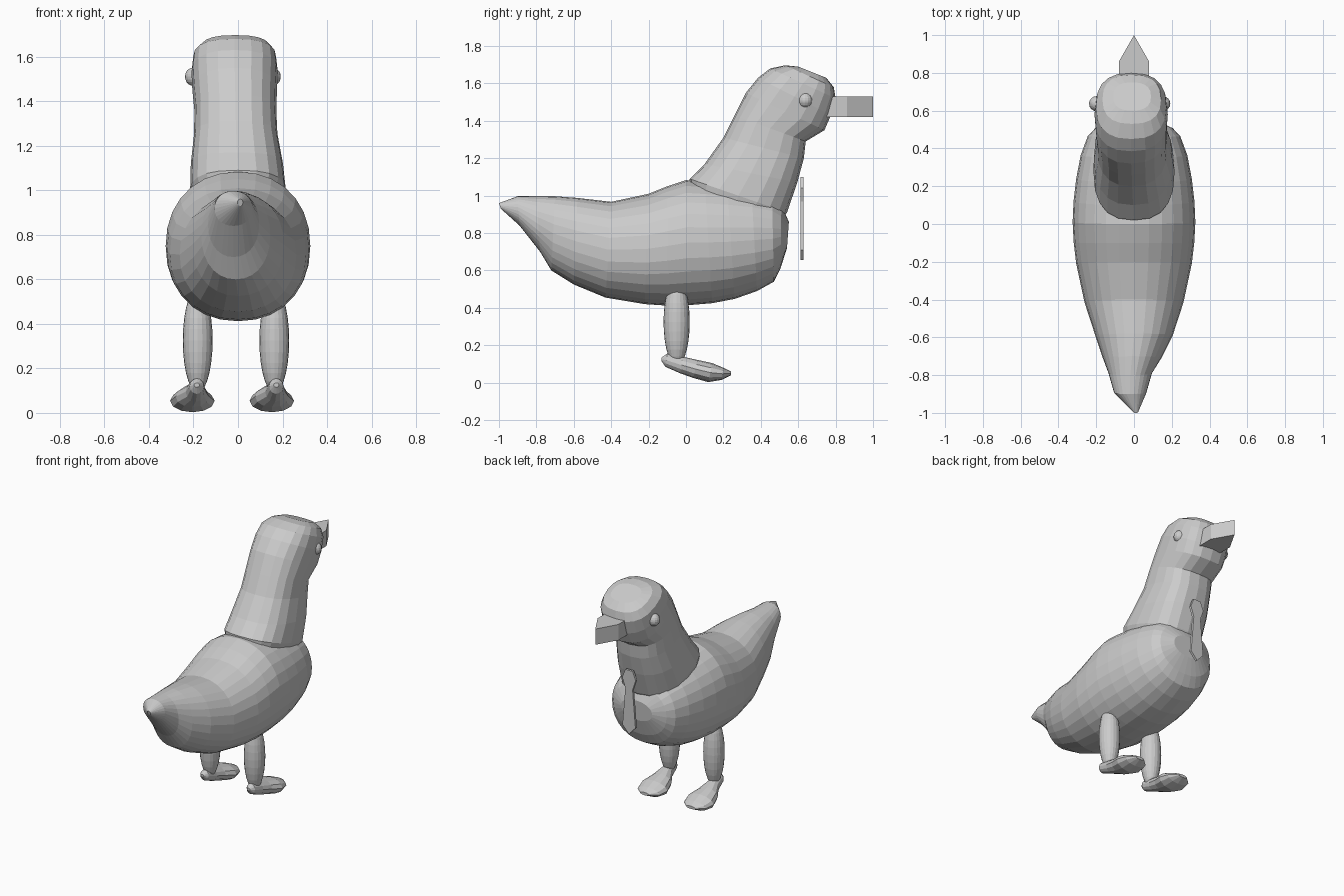
import bpy, bmesh, math


def finish(name, bm):
    bmesh.ops.recalc_face_normals(bm, faces=bm.faces)
    mesh = bpy.data.meshes.new(name)
    bm.to_mesh(mesh)
    bm.free()
    ob = bpy.data.objects.new(name, mesh)
    bpy.context.collection.objects.link(ob)
    return ob


def loft(name, rings, sides=24, power=2.0, x=0.0):
    """Each ring: (y, z) of upper edge, (y, z) of lower edge, half width, x centre."""
    bm = bmesh.new()
    loops = []
    for ya, za, yb, zb, hw, cx in rings:
        loop = []
        for i in range(sides):
            a = 2 * math.pi * i / sides
            c, s = math.cos(a), math.sin(a)
            u = math.copysign(abs(c) ** (2 / power), c)
            w = math.copysign(abs(s) ** (2 / power), s)
            loop.append(bm.verts.new((x + cx + hw * w,
                                      (ya + yb) / 2 + u * (ya - yb) / 2,
                                      (za + zb) / 2 + u * (za - zb) / 2)))
        loops.append(loop)
    for p, q in zip(loops, loops[1:]):
        for i in range(sides):
            j = (i + 1) % sides
            bm.faces.new((p[i], p[j], q[j], q[i]))
    bm.faces.new(loops[0])
    bm.faces.new(loops[-1])
    return finish(name, bm)


def prism(name, outline, depth):
    """Extrude a flat outline along a vector."""
    bm = bmesh.new()
    face = bm.faces.new([bm.verts.new(p) for p in outline])
    new = bmesh.ops.extrude_face_region(bm, geom=[face])["geom"]
    bmesh.ops.translate(bm, vec=depth, verts=[v for v in new if isinstance(v, bmesh.types.BMVert)])
    # the source face stays as the back cap
    return finish(name, bm)


def ellipsoid(name, loc, scale, u, v):
    bpy.ops.mesh.primitive_uv_sphere_add(segments=u, ring_count=v, radius=1, location=loc)
    ob = bpy.context.object
    ob.name = name
    ob.scale = scale
    return ob


# Body with raised tail, lofted from tail to chest
loft("body", [
    (-1.00, 0.960, -0.99, 0.930, 0.012, 0.01),
    (-0.90, 0.997, -0.89, 0.840, 0.085, -0.02),
    (-0.80, 0.997, -0.78, 0.700, 0.115, -0.02),
    (-0.70, 0.997, -0.72, 0.600, 0.155, -0.01),
    (-0.58, 0.988, -0.60, 0.525, 0.205, 0),
    (-0.40, 0.967, -0.43, 0.455, 0.262, 0),
    (-0.20, 1.010, -0.22, 0.420, 0.306, 0),
    (-0.10, 1.050, -0.10, 0.412, 0.319, 0),
    (0.00, 1.083, 0.02, 0.415, 0.325, 0),
    (0.10, 1.075, 0.14, 0.425, 0.320, 0),
    (0.22, 1.060, 0.26, 0.448, 0.306, 0),
    (0.35, 1.035, 0.38, 0.490, 0.282, 0),
    (0.46, 1.000, 0.47, 0.540, 0.245, 0),
    (0.51, 0.950, 0.505, 0.610, 0.205, 0),
    (0.55, 0.860, 0.540, 0.720, 0.120, 0),
], sides=28, power=2.15)

# Neck and head
loft("neck_and_head", [
    (0.02, 1.00, 0.47, 0.80, 0.190, 0),
    (0.02, 1.09, 0.54, 0.91, 0.215, 0),
    (0.10, 1.17, 0.595, 1.07, 0.207, -0.005),
    (0.20, 1.31, 0.63, 1.20, 0.187, -0.01),
    (0.26, 1.43, 0.64, 1.29, 0.184, -0.012),
    (0.32, 1.55, 0.74, 1.35, 0.190, -0.015),
    (0.385, 1.63, 0.775, 1.43, 0.194, -0.015),
    (0.45, 1.68, 0.80, 1.52, 0.186, -0.015),
    (0.53, 1.697, 0.79, 1.58, 0.155, -0.012),
    (0.60, 1.69, 0.75, 1.63, 0.100, -0.01),
], sides=20, power=2.5)

# Beak: straight-sided wedge, pointed in plan
prism("beak", [(-0.08, 0.70, 1.42), (0.08, 0.70, 1.42), (0.08, 0.86, 1.42),
               (0, 1.0, 1.42), (-0.08, 0.86, 1.42)], (0, 0, 0.11))

# Necktie plate hanging in front of the chest
half = [(0.028, 1.10), (0.052, 1.04), (0.028, 0.97), (0.05, 0.71)]
tie = [(w, 0.613, z) for w, z in half] + [(0, 0.613, 0.655)] + [(-w, 0.613, z) for w, z in reversed(half)]
prism("necktie", tie, (0, 0.016, 0))

# Eyes
for side, ex in (("left", -0.198), ("right", 0.152)):
    ellipsoid(side + "_eye", (ex, 0.637, 1.51), (0.04, 0.04, 0.042), 16, 10)

# Legs and webbed feet
for side, lx, fx in (("left", -0.181, -0.205), ("right", 0.163, 0.152)):
    ellipsoid(side + "_leg", (lx, -0.05, 0.325), (0.067, 0.07, 0.235), 20, 14)
    loft(side + "_foot", [
        (-0.13, 0.135, -0.13, 0.115, 0.012, 0.02),
        (-0.10, 0.155, -0.11, 0.085, 0.032, 0.02),
        (-0.02, 0.140, -0.03, 0.050, 0.045, 0.015),
        (0.06, 0.122, 0.04, 0.025, 0.075, 0),
        (0.14, 0.105, 0.12, 0.003, 0.100, 0),
        (0.20, 0.080, 0.19, 0.015, 0.085, 0),
        (0.24, 0.060, 0.24, 0.040, 0.035, 0),
    ], sides=12, x=fx)
